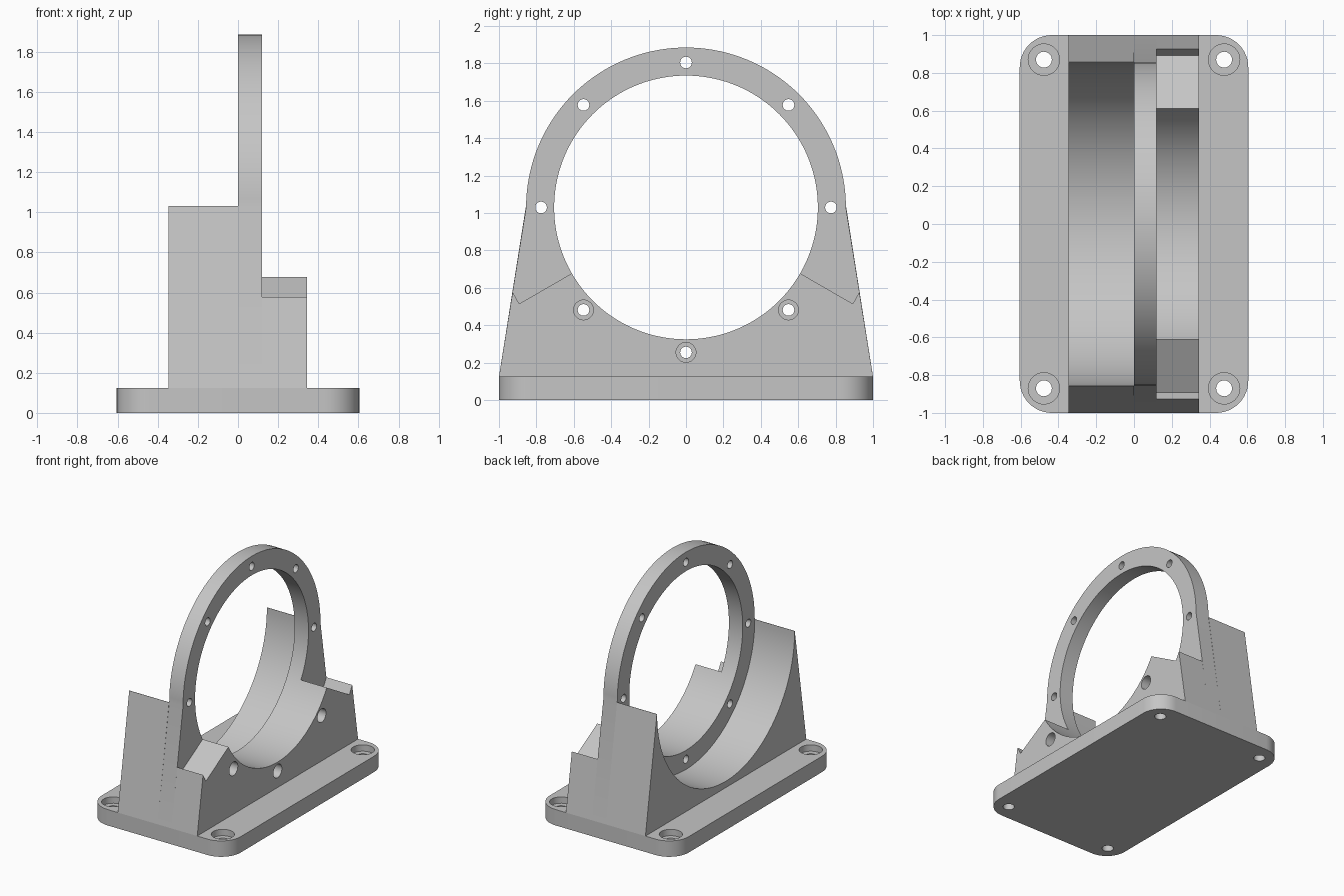
import bpy
import bmesh
from math import cos, sin, radians
from mathutils import Vector

cube = bpy.data.objects.get("Cube")
if cube:
    bpy.data.objects.remove(cube, do_unlink=True)

grey = bpy.data.materials.new("plain_grey")
grey.use_nodes = True
GREY = (0.56, 0.56, 0.56, 1)
grey.diffuse_color = GREY
grey.node_tree.nodes["Principled BSDF"].inputs["Base Color"].default_value = GREY

HALF_W, HALF_L, BASE_H = 0.605, 1.0, 0.125
AXIS_Z, BORE, RING = 1.03, 0.705, 0.855
BOLT_CIRCLE = 0.775


def arc(cx, cy, r, start, end, steps):
    """Points along an arc, angles in degrees."""
    angles = [radians(start + (end - start) * i / steps) for i in range(steps + 1)]
    return [(cx + r * cos(a), cy + r * sin(a)) for a in angles]


def prism(name, profile, lo, hi, axis):
    """Extrude a closed profile: (y, z) along x, or (x, y) along z."""
    def place(p, d):
        return Vector((d, *p)) if axis == "x" else Vector((*p, d))
    bm = bmesh.new()
    face = bm.faces.new([bm.verts.new(place(p, lo)) for p in profile])
    grown = bmesh.ops.extrude_face_region(bm, geom=[face])["geom"]
    offset = place((0, 0), hi - lo)
    bmesh.ops.translate(bm, vec=offset, verts=[g for g in grown if isinstance(g, bmesh.types.BMVert)])
    bmesh.ops.recalc_face_normals(bm, faces=bm.faces)
    mesh = bpy.data.meshes.new(name)
    bm.to_mesh(mesh)
    bm.free()
    mesh.materials.append(grey)
    obj = bpy.data.objects.new(name, mesh)
    bpy.context.collection.objects.link(obj)
    return obj


def drill(obj, center, r, lo, hi, axis, steps=32):
    """Cut a round hole and remove the cutter."""
    cutter = prism("cutter", arc(*center, r, 0, 360, steps)[:-1], lo, hi, axis)
    cutter.hide_render = True
    mod = obj.modifiers.new("hole", "BOOLEAN")
    mod.operation, mod.solver, mod.object = "DIFFERENCE", "EXACT", cutter
    bpy.context.view_layer.update()
    graph = bpy.context.evaluated_depsgraph_get()
    mesh = bpy.data.meshes.new_from_object(obj.evaluated_get(graph))
    obj.modifiers.clear()
    obj.data = mesh
    bpy.data.objects.remove(cutter, do_unlink=True)


def bolt(angle):
    a = radians(angle)
    return BOLT_CIRCLE * cos(a), AXIS_Z + BOLT_CIRCLE * sin(a)


# Base plate with rounded corners and four counterbored holes
R = 0.17
outline = []
for sx, sy, start in ((1, 1, 0), (-1, 1, 90), (-1, -1, 180), (1, -1, 270)):
    outline += arc(sx * (HALF_W - R), sy * (HALF_L - R), R, start, start + 90, 12)
base = prism("base_plate", outline, 0, BASE_H, "z")
for sx in (-1, 1):
    for sy in (-1, 1):
        spot = (sx * 0.477, sy * 0.87)
        drill(base, spot, 0.083, 0.075, 0.2, "z")
        drill(base, spot, 0.042, -0.1, 0.2, "z")

# Tall ring flange with tapered legs and eight bolt holes
feet = [(-HALF_L, BASE_H), (HALF_L, BASE_H)]
flange = prism("ring_flange", feet + arc(0, AXIS_Z, RING, 0, 180, 72), 0, 0.12, "x")
drill(flange, (0, AXIS_Z), BORE, -0.1, 0.3, "x", 144)
for k in range(8):
    drill(flange, bolt(45 * k), 0.031, -0.1, 0.3, "x")

# Half-round saddle whose wide bore meets the sides in a knife edge
edge = RING + 0.002
saddle = feet + [(edge, AXIS_Z)] + arc(0, AXIS_Z, RING, 0, -180, 72) + [(-edge, AXIS_Z)]
prism("wide_saddle", saddle, -0.347, 0, "x")

# Low saddle with radial shoulders, small end lips and wide bolt access holes
shoulder, lip = (0.892, 0.515), (0.927, 0.578)
low = feet + [lip, shoulder] + arc(0, AXIS_Z, BORE, -30, -150, 48)
low += [(-shoulder[0], shoulder[1]), (-lip[0], lip[1])]
low_saddle = prism("low_saddle", low, 0.12, 0.345, "x")
for angle in (225, 270, 315):
    drill(low_saddle, bolt(angle), 0.053, 0.0, 0.5, "x")

# Smooth the curved walls, keep the edges crisp
bpy.ops.object.select_all(action="DESELECT")
for obj in (base, flange, low_saddle, bpy.data.objects["wide_saddle"]):
    obj.select_set(True)
    bpy.context.view_layer.objects.active = obj
bpy.ops.object.shade_smooth_by_angle(angle=radians(25))
